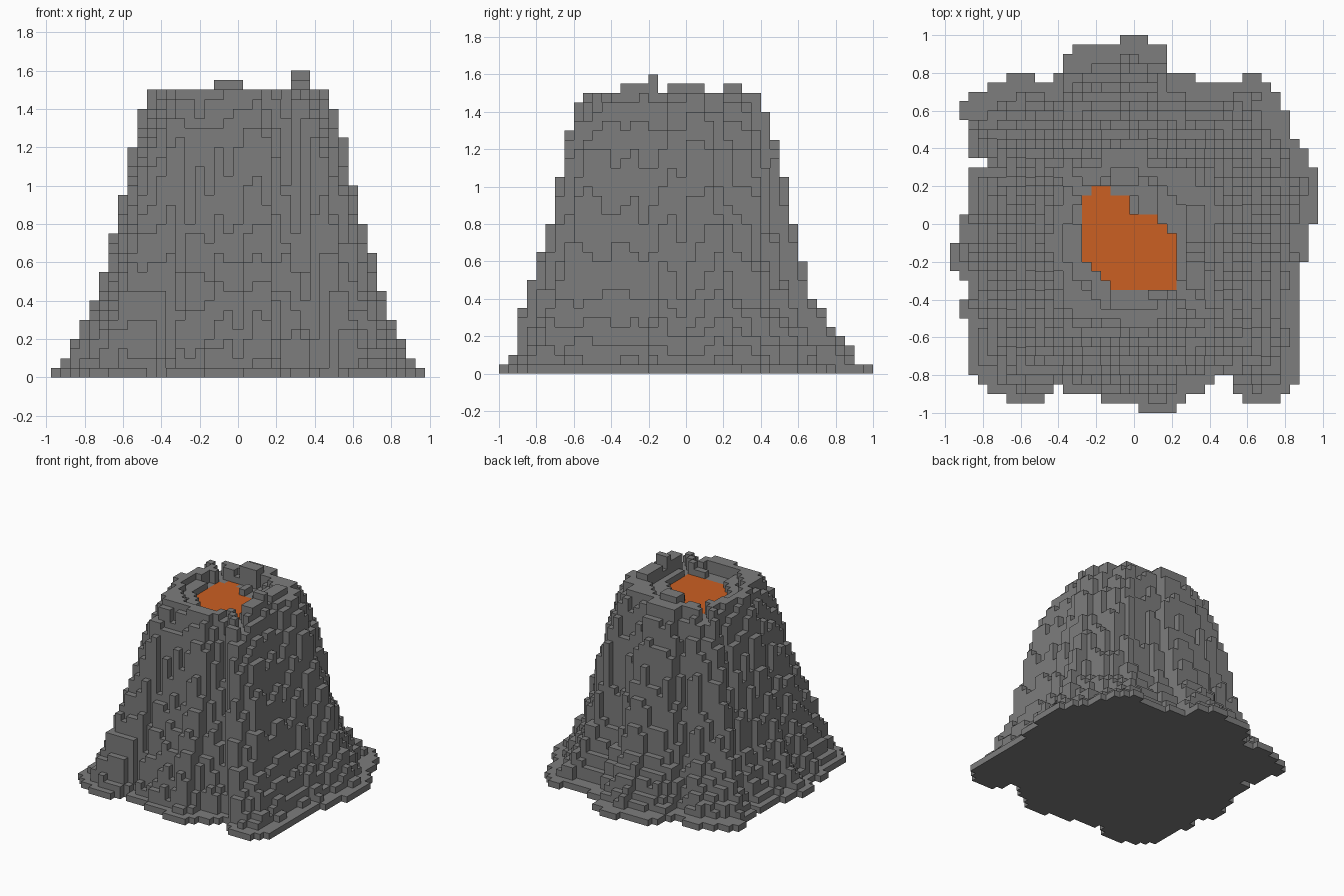
import bpy
import bmesh
import math
from mathutils import Vector, noise

VOXEL = 0.05
COLS, ROWS = 39, 40
LAVA_TOP, RIM_TOP = 28, 30

if "Cube" in bpy.data.objects:
    bpy.data.objects.remove(bpy.data.objects["Cube"], do_unlink=True)


def make_material(name, colour):
    mat = bpy.data.materials.new(name)
    mat.use_nodes = True
    mat.diffuse_color = colour
    mat.node_tree.nodes["Principled BSDF"].inputs["Base Color"].default_value = colour
    return mat


rock_grey = make_material("rock grey", (0.205, 0.205, 0.205, 1))
lava_orange = make_material("lava orange", (0.6, 0.115, 0.016, 1))

# Footprint of the mountain: a core block with tabs (col, col, row, row)
FOOTPRINT = [
    (4, 34, 4, 35), (2, 4, 4, 26), (2, 4, 27, 34),
    # left-hand tabs
    (0, 1, 15, 18), (1, 2, 10, 12), (1, 2, 14, 21), (1, 2, 31, 33),
    # back tabs
    (6, 9, 35, 36), (11, 26, 35, 36), (12, 23, 36, 38), (13, 23, 38, 39),
    (18, 21, 39, 40), (31, 33, 35, 36),
    # right-hand tabs
    (34, 35, 3, 34), (35, 36, 2, 32), (36, 37, 3, 29), (37, 38, 16, 28),
    (38, 39, 20, 26),
    # front tabs
    (3, 28, 3, 4), (4, 11, 2, 3), (6, 10, 1, 2), (12, 27, 2, 3),
    (16, 25, 1, 2), (20, 24, 0, 1), (30, 36, 2, 4), (31, 35, 1, 2),
]

# Slope profile: height, then reach to -x, +x, -y, +y
PROFILE = [
    (0.07, 0.92, 0.9, 0.95, 0.9), (0.2, 0.84, 0.82, 0.91, 0.81),
    (0.4, 0.75, 0.735, 0.86, 0.68), (0.6, 0.7, 0.69, 0.79, 0.62),
    (0.8, 0.65, 0.65, 0.73, 0.575), (1.0, 0.605, 0.6, 0.69, 0.54),
    (1.25, 0.55, 0.55, 0.65, 0.5), (1.4, 0.5, 0.5, 0.6, 0.45),
    (1.5, 0.46, 0.46, 0.55, 0.4),
]

# Raised lumps on the rim: centre x, y, half sizes, height in voxels
LUMPS = [
    (-0.05, 0.25, 0.08, 0.05, 31), (0.33, 0.0, 0.07, 0.1, 31),
    (0.33, -0.27, 0.07, 0.08, 31), (0.35, -0.175, 0.07, 0.02, 32),
]


def in_footprint(x, y):
    i, j = x / VOXEL + COLS / 2, y / VOXEL + ROWS / 2
    return any(a <= i < b and c <= j < d for a, b, c, d in FOOTPRINT)


def reach_at(z):
    for low, high in zip(PROFILE, PROFILE[1:]):
        if z <= high[0]:
            t = max(0, (z - low[0]) / (high[0] - low[0]))
            return [p + (q - p) * t for p, q in zip(low[1:], high[1:])]
    return PROFILE[-1][1:]


def inside_layer(x, y, layer):
    """Each layer is the footprint shrunk to the profile, with eroded ridges."""
    if layer == 0:
        return in_footprint(x, y)
    z = (layer + 0.5) * VOXEL
    left, right, front, back = reach_at(z)
    angle = math.atan2(y, x)
    ridge = noise.noise(Vector((math.cos(angle) * 8, math.sin(angle) * 8, z)))
    # Corners grow rounder towards the summit
    rounding = max(0, z - 1.1) * 0.2 * math.sin(2 * angle) ** 2
    swell = 0.985 + 0.07 * ridge - rounding
    sx = (right if x > 0 else left) / 0.975 * swell
    sy = (back if y > 0 else front) * swell
    return in_footprint(x / sx, y / sy)


def is_lava(x, y):
    return (-0.275 < x < 0.225 and -0.35 < y < 0.2 and y - x < 0.42
            and -0.45 < x + y < 0.14 and x / 2 + y < 0.11
            and (y < 0.05 or x < -0.025))


def column_height(x, y):
    height = 0
    while height < RIM_TOP and inside_layer(x, y, height):
        height += 1
    # The rim is broken by a gully running through the pool
    in_gully = abs(x + y + 0.1) < 0.07
    if height >= LAVA_TOP and (is_lava(x, y) or in_gully):
        return LAVA_TOP
    if height < RIM_TOP:
        return height
    # Uneven crater floor around the pool, then the lumps
    if math.hypot(x + 0.03, (y + 0.1) * 0.9) < 0.33:
        height -= 1 + (noise.noise(Vector((x * 7, y * 7, 0))) > 0)
    for cx, cy, hx, hy, top in LUMPS:
        if abs(x - cx) < hx and abs(y - cy) < hy:
            height = max(height, top)
    return height


def centre(i, j):
    return (i + 0.5 - COLS / 2) * VOXEL, (j + 0.5 - ROWS / 2) * VOXEL


def finish(name, bm, mat):
    bmesh.ops.remove_doubles(bm, verts=bm.verts, dist=0.0001)
    mesh = bpy.data.meshes.new(name)
    bm.to_mesh(mesh)
    bm.free()
    mesh.materials.append(mat)
    obj = bpy.data.objects.new(name, mesh)
    bpy.context.collection.objects.link(obj)


def add_face(bm, points):
    bm.faces.new([bm.verts.new(p) for p in points])


heights = {}
for i in range(COLS):
    for j in range(ROWS):
        h = column_height(*centre(i, j))
        if h:
            heights[i, j] = h

rock, pool = bmesh.new(), bmesh.new()
half = VOXEL / 2
for (i, j), h in heights.items():
    x, y = centre(i, j)
    corners = [(x - half, y - half), (x + half, y - half),
               (x + half, y + half), (x - half, y + half)]
    # Column top and underside
    top = pool if is_lava(x, y) else rock
    add_face(top, [(*c, h * VOXEL) for c in corners])
    add_face(rock, [(*c, 0) for c in reversed(corners)])
    # Exposed column walls, one voxel at a time
    for side, (di, dj) in enumerate([(0, -1), (1, 0), (0, 1), (-1, 0)]):
        a, b = corners[side], corners[(side + 1) % 4]
        for k in range(heights.get((i + di, j + dj), 0), h):
            low, high = k * VOXEL, (k + 1) * VOXEL
            add_face(rock, [(*a, low), (*b, low), (*b, high), (*a, high)])

finish("mountain_rock", rock, rock_grey)
finish("lava_pool", pool, lava_orange)
